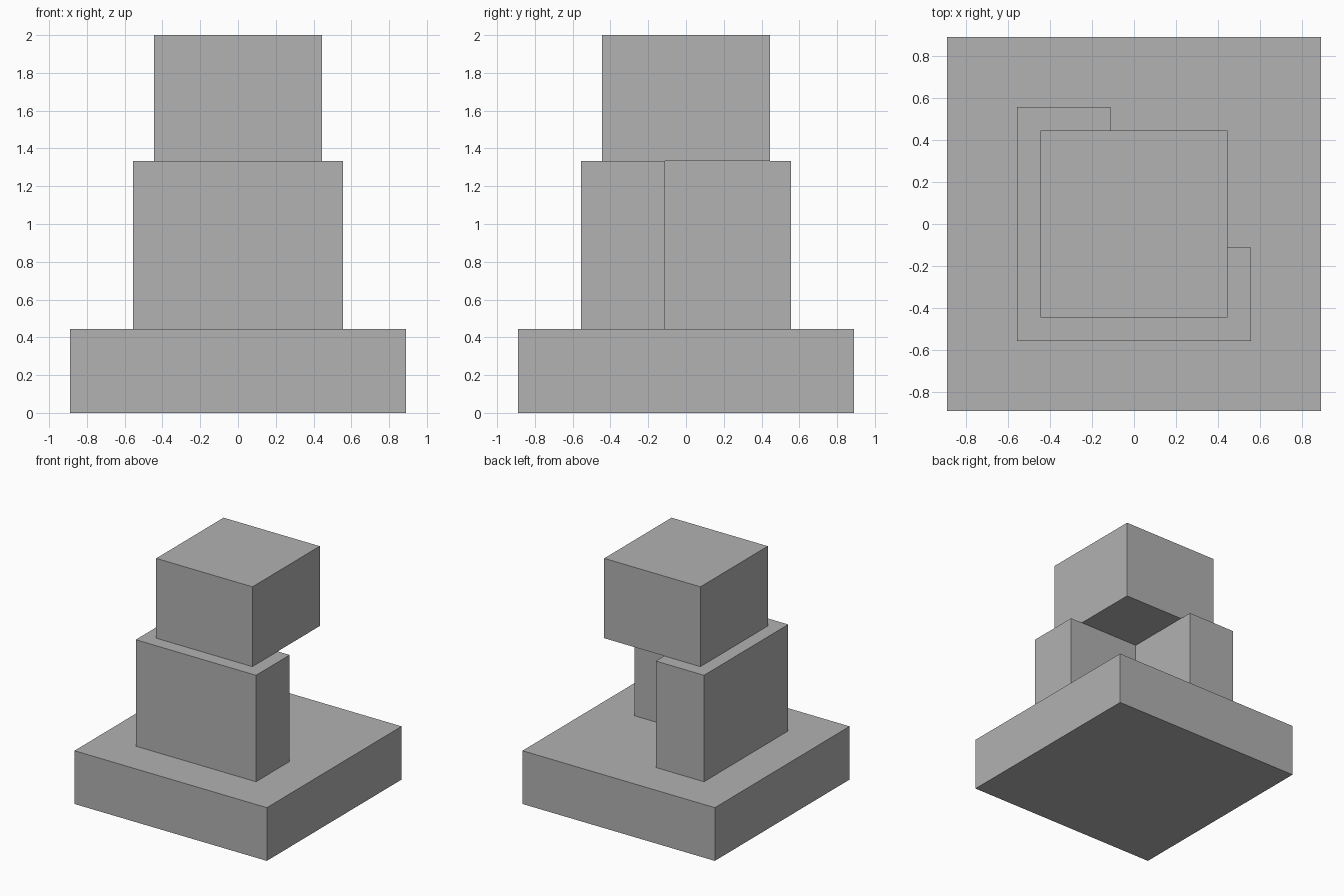
import bpy
import bmesh

cube = bpy.data.objects.get("Cube")
if cube:
    bpy.data.objects.remove(cube, do_unlink=True)

U = 1 / 9  # module that every dimension is a multiple of

grey = bpy.data.materials.new("plain grey")
grey.use_nodes = True
grey.diffuse_color = (0.445, 0.445, 0.445, 1)
grey.node_tree.nodes["Principled BSDF"].inputs["Base Color"].default_value = grey.diffuse_color


def prism(name, outline, bottom, top):
    """Extrude a flat outline (in modules) straight up from bottom to top."""
    bm = bmesh.new()
    base = bm.faces.new([bm.verts.new((x * U, y * U, bottom * U)) for x, y in outline])
    out = bmesh.ops.extrude_face_region(bm, geom=[base], use_keep_orig=True)
    moved = [g for g in out["geom"] if isinstance(g, bmesh.types.BMVert)]
    bmesh.ops.translate(bm, verts=moved, vec=(0, 0, (top - bottom) * U))
    bmesh.ops.recalc_face_normals(bm, faces=bm.faces)
    mesh = bpy.data.meshes.new(name)
    bm.to_mesh(mesh)
    bm.free()
    mesh.materials.append(grey)
    obj = bpy.data.objects.new(name, mesh)
    bpy.context.collection.objects.link(obj)
    return obj


def square(r):
    return [(-r, -r), (r, -r), (r, r), (-r, r)]


# Square plinth
prism("base_slab", square(8), 0, 4)

# L-shaped support, open towards the back and +x
prism("corner_support", [(-5, -5), (5, -5), (5, -1), (-1, -1), (-1, 5), (-5, 5)], 4, 12)

# Block resting on the support
prism("top_block", square(4), 12, 18)
